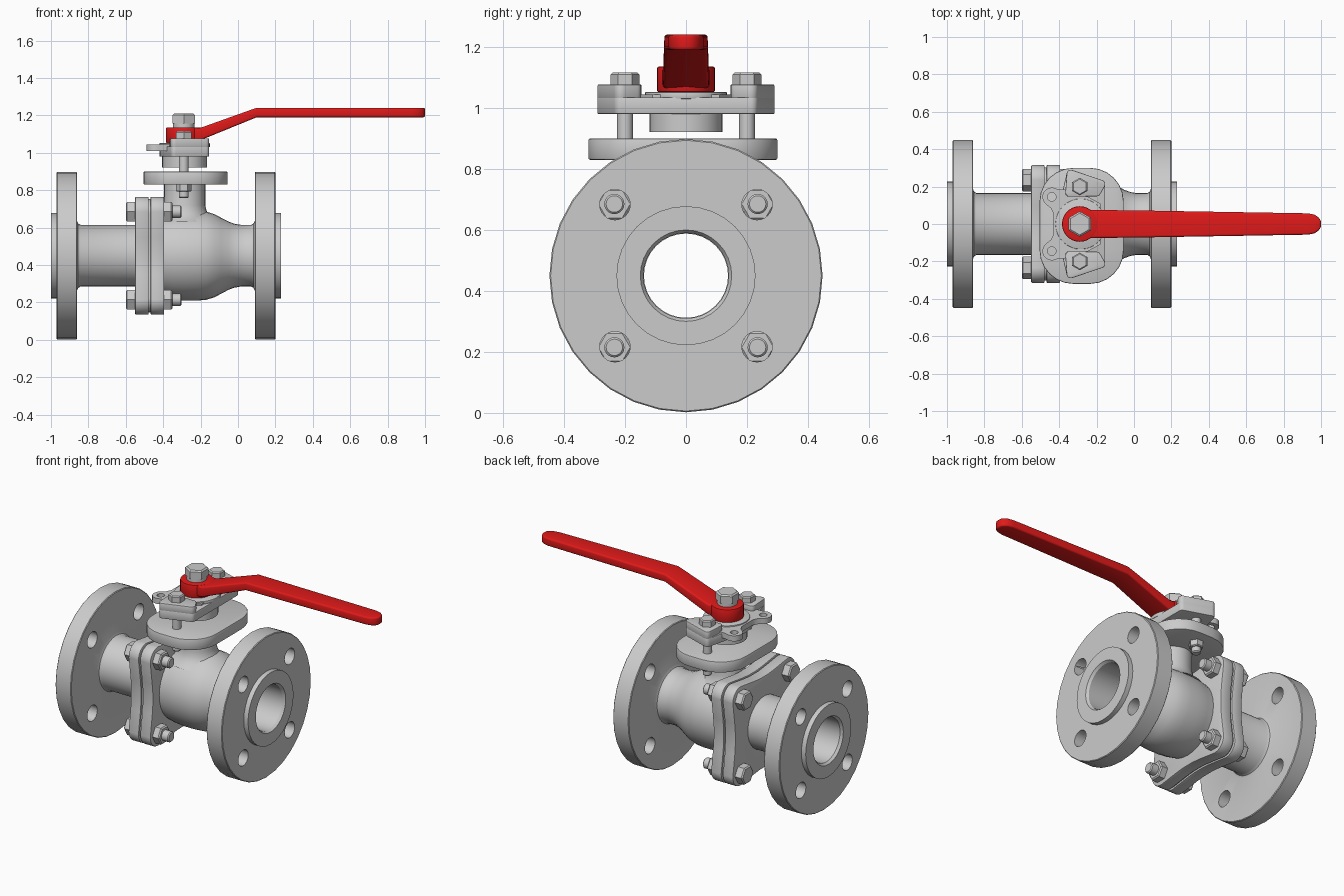
import bpy, bmesh
from math import sin, cos, pi, radians
from mathutils import Vector
from mathutils.geometry import convex_hull_2d

if "Cube" in bpy.data.objects:
    bpy.data.objects.remove(bpy.data.objects["Cube"])

CZ = 0.45            # height of the pipe axis
SX = -0.285          # x of the stem axis
AX = (0, 0, CZ)

red = bpy.data.materials.new("red_paint")
red.diffuse_color = (0.75, 0.01, 0.01, 1)
red.use_nodes = True
red.node_tree.nodes["Principled BSDF"].inputs["Base Color"].default_value = red.diffuse_color


def finish(name, bm, mat=None, bevel=0, segs=2, cutters=()):
    bmesh.ops.recalc_face_normals(bm, faces=bm.faces)
    me = bpy.data.meshes.new(name)
    bm.to_mesh(me)
    bm.free()
    ob = bpy.data.objects.new(name, me)
    bpy.context.collection.objects.link(ob)
    if mat:
        me.materials.append(mat)
    bpy.ops.object.select_all(action='DESELECT')
    ob.select_set(True)
    bpy.context.view_layer.objects.active = ob
    if bevel:
        m = ob.modifiers.new("bevel", 'BEVEL')
        m.width, m.segments, m.limit_method = bevel, segs, 'ANGLE'
        m.angle_limit = radians(40)
        bpy.ops.object.modifier_apply(modifier=m.name)
    for c in cutters:
        m = ob.modifiers.new("cut", 'BOOLEAN')
        m.operation, m.solver, m.object = 'DIFFERENCE', 'EXACT', c
        bpy.ops.object.modifier_apply(modifier=m.name)
    for c in cutters:
        bpy.data.objects.remove(c)
    bpy.ops.object.shade_smooth_by_angle(angle=radians(32))
    return ob


def lathe(name, prof, axis, pos, n=32, ring=False, phase=0.0, **kw):
    """Turn a (height, radius) profile round the x or z axis; ring = closed profile."""
    bm = bmesh.new()
    rows = []
    for h, r in prof:
        row = []
        for i in range(n):
            a = 2 * pi * i / n + phase
            u, v = r * cos(a), r * sin(a)
            p = (h, u, v) if axis == 'x' else (u, v, h)
            row.append(bm.verts.new(Vector(p) + Vector(pos)))
        rows.append(row)
    for k in range(len(rows) if ring else len(rows) - 1):
        a, b = rows[k], rows[(k + 1) % len(rows)]
        for i in range(n):
            j = (i + 1) % n
            bm.faces.new((a[i], a[j], b[j], b[i]))
    if not ring:
        bm.faces.new(rows[0])
        bm.faces.new(rows[-1])
    return finish(name, bm, **kw)


def cyl(name, lo, hi, r, axis, pos, n=32, **kw):
    return lathe(name, [(lo, r), (hi, r)], axis, pos, n, **kw)


def prism(name, pts, lo, hi, axis, pos=(0, 0, 0), **kw):
    bm = bmesh.new()
    ends = []
    for h in (lo, hi):
        ends.append([bm.verts.new(Vector((h, u, v) if axis == 'x' else (u, v, h)) + Vector(pos))
                     for u, v in pts])
    a, b = ends
    bm.faces.new(a)
    bm.faces.new(b)
    for i in range(len(a)):
        j = (i + 1) % len(a)
        bm.faces.new((a[i], a[j], b[j], b[i]))
    return finish(name, bm, **kw)


def arc(x, y, r, a0, a1, n=8):
    return [(x + r * cos(radians(a0 + (a1 - a0) * i / n)),
             y + r * sin(radians(a0 + (a1 - a0) * i / n))) for i in range(n + 1)]


def hull(circles):
    pts = [Vector(p) for c in circles for p in arc(*c, 0, 345, 23)]
    return [tuple(pts[i]) for i in convex_hull_2d(pts)]


def hole_cutters(x):
    out = []
    for y in (-0.233, 0.233):
        for z in (-0.233, 0.233):
            out.append(cyl("hole_cutter", x - 0.1, x + 0.1, 0.05, 'x', (0, y, CZ + z), 24))
            out[-1].hide_render = True
    return out


# End pipe with its flange, and main body with its flange
lathe("end_pipe", [(-1.0, 0.15), (-1.0, 0.228), (-0.97, 0.228), (-0.97, 0.444), (-0.966, 0.448),
                   (-0.864, 0.448), (-0.86, 0.444), (-0.86, 0.185), (-0.855, 0.173), (-0.842, 0.165),
                   (-0.473, 0.165), (-0.473, 0.138), (-0.985, 0.138)],
      'x', AX, ring=True, cutters=hole_cutters(-0.915))
lathe("valve_body", [(-0.473, 0.14), (-0.473, 0.225), (-0.4, 0.225), (-0.35, 0.235), (-0.29, 0.24),
                     (-0.22, 0.24), (-0.17, 0.236), (-0.125, 0.222), (-0.09, 0.203), (-0.05, 0.182),
                     (-0.02, 0.171), (0.015, 0.165), (0.07, 0.165), (0.083, 0.172), (0.09, 0.187),
                     (0.09, 0.444), (0.094, 0.448), (0.196, 0.448), (0.2, 0.444), (0.2, 0.228),
                     (0.23, 0.228), (0.23, 0.15), (0.215, 0.14)],
      'x', AX, ring=True, cutters=hole_cutters(0.145))

# Square joint flanges with scalloped sides, and gasket
square = []
for k in range(4):
    q = arc(0.235, 0.235, 0.08, 0, 90) + [(0.1, 0.296), (0.04, 0.29), (-0.04, 0.29), (-0.1, 0.296)]
    for _ in range(k):
        q = [(-v, u) for u, v in q]
    square += q
for name, lo, hi, s, bev in (("joint_flange_left", -0.55, -0.478, 1, 0.006),
                             ("joint_flange_right", -0.468, -0.395, 1, 0.006),
                             ("joint_gasket", -0.48, -0.466, 0.96, 0)):
    bore = cyl("bore_cutter", -0.7, -0.2, 0.15, 'x', AX)
    bore.hide_render = True
    prism(name, [(u * s, v * s) for u, v in square], lo, hi, 'x', AX, bevel=bev, cutters=[bore])

# Joint bolts with heads and nuts
for y in (-0.235, 0.235):
    for z in (-0.235, 0.235):
        p = (0, y, CZ + z)
        lathe("joint_stud", [(-0.59, 0.033), (-0.308, 0.033), (-0.302, 0.027)], 'x', p, 20)
        lathe("joint_bolt_head", [(-0.6, 0.052), (-0.593, 0.06), (-0.55, 0.06)], 'x', p, 6)
        lathe("joint_nut", [(-0.396, 0.06), (-0.357, 0.06), (-0.35, 0.052)], 'x', p, 6)

# Stem neck flaring into the body, and mounting pad
lathe("stem_neck", [(0.63, 0.17), (0.645, 0.15), (0.665, 0.13), (0.69, 0.117), (0.72, 0.11), (0.84, 0.11)],
      'z', (SX, 0, 0))
prism("mounting_pad", hull([(SX + 0.005 + sx * 0.045, -0.01 + sy * 0.13, 0.18)
                            for sx in (-1, 1) for sy in (-1, 1)]), 0.83, 0.9, 'z', bevel=0.006)

# Packing gland: bush, flange, raised ears and cap disc
cyl("gland_bush", 0.922, 0.985, 0.12, 'z', (SX, 0, 0))
ears = {s: [(-0.338, s * 0.268, 0.022), (-0.178, s * 0.212, 0.024),
            (-0.2, s * 0.17, 0.022), (-0.345, s * 0.168, 0.022)] for s in (-1, 1)}
prism("gland_flange", hull(ears[1] + ears[-1] + [(SX - 0.01, 0, 0.125)]), 0.98, 1.035, 'z', bevel=0.004)
for s in (-1, 1):
    prism("gland_ear", hull(ears[s]), 1.03, 1.077, 'z', bevel=0.004)
cyl("gland_disc", 1.03, 1.052, 0.135, 'z', (SX, 0, 0), bevel=0.003)

# Travel stop plate with two drilled lobes
half = [(-0.18, 0.11), (-0.3, 0.175)] + arc(-0.44, 0.145, 0.05, 60, 235) + [(-0.445, 0.085), (-0.43, 0.055)]
stop = half + [(x, -y) for x, y in reversed(half)]
drills = [cyl("drill_cutter", 0.9, 1.2, 0.023, 'z', (-0.44, s * 0.145, 0), 20) for s in (-1, 1)]
for d in drills:
    d.hide_render = True
prism("stop_plate", stop, 1.01, 1.045, 'z', cutters=drills)

# Gland bolts through the mounting pad
for s in (-1, 1):
    p = (-0.29, s * 0.2, 0)
    lathe("gland_bolt_shank", [(0.758, 0.021), (0.764, 0.026), (1.08, 0.026)], 'z', p, 20)
    lathe("gland_bolt_head", [(1.075, 0.047), (1.11, 0.047), (1.116, 0.04)], 'z', p, 6, phase=pi / 6)
    lathe("gland_nut", [(0.792, 0.036), (0.797, 0.042), (0.831, 0.042)], 'z', p, 6)

# Handle hub, stem, washer and stem nut
cyl("handle_hub", 1.052, 1.136, 0.095, 'z', (SX - 0.005, 0, 0), mat=red, bevel=0.006)
cyl("stem_washer", 1.13, 1.165, 0.058, 'z', (SX - 0.005, 0, 0))
lathe("stem_nut", [(1.158, 0.068), (1.203, 0.068), (1.211, 0.058)], 'z', (SX - 0.005, 0, 0), 6, phase=pi / 6)

# Cranked lever: stations of (x, bottom, top, half width)
bm = bmesh.new()
prev = None
stations = [(-0.28, 1.06, 1.134, 0.078), (-0.2, 1.068, 1.134, 0.075), (0.1, 1.19, 1.241, 0.071),
            (0.93, 1.19, 1.241, 0.057), (0.965, 1.19, 1.241, 0.05), (0.988, 1.19, 1.241, 0.034),
            (1.0, 1.19, 1.241, 0.014)]
for x, b, t, w in stations:
    ring = [bm.verts.new((x, y, z)) for y, z in ((-w, b), (w, b), (w, t), (-w, t))]
    if prev:
        for i in range(4):
            j = (i + 1) % 4
            bm.faces.new((prev[i], prev[j], ring[j], ring[i]))
    else:
        bm.faces.new(ring)
    prev = ring
bm.faces.new(prev)
finish("lever", bm, mat=red, bevel=0.01, segs=3)
